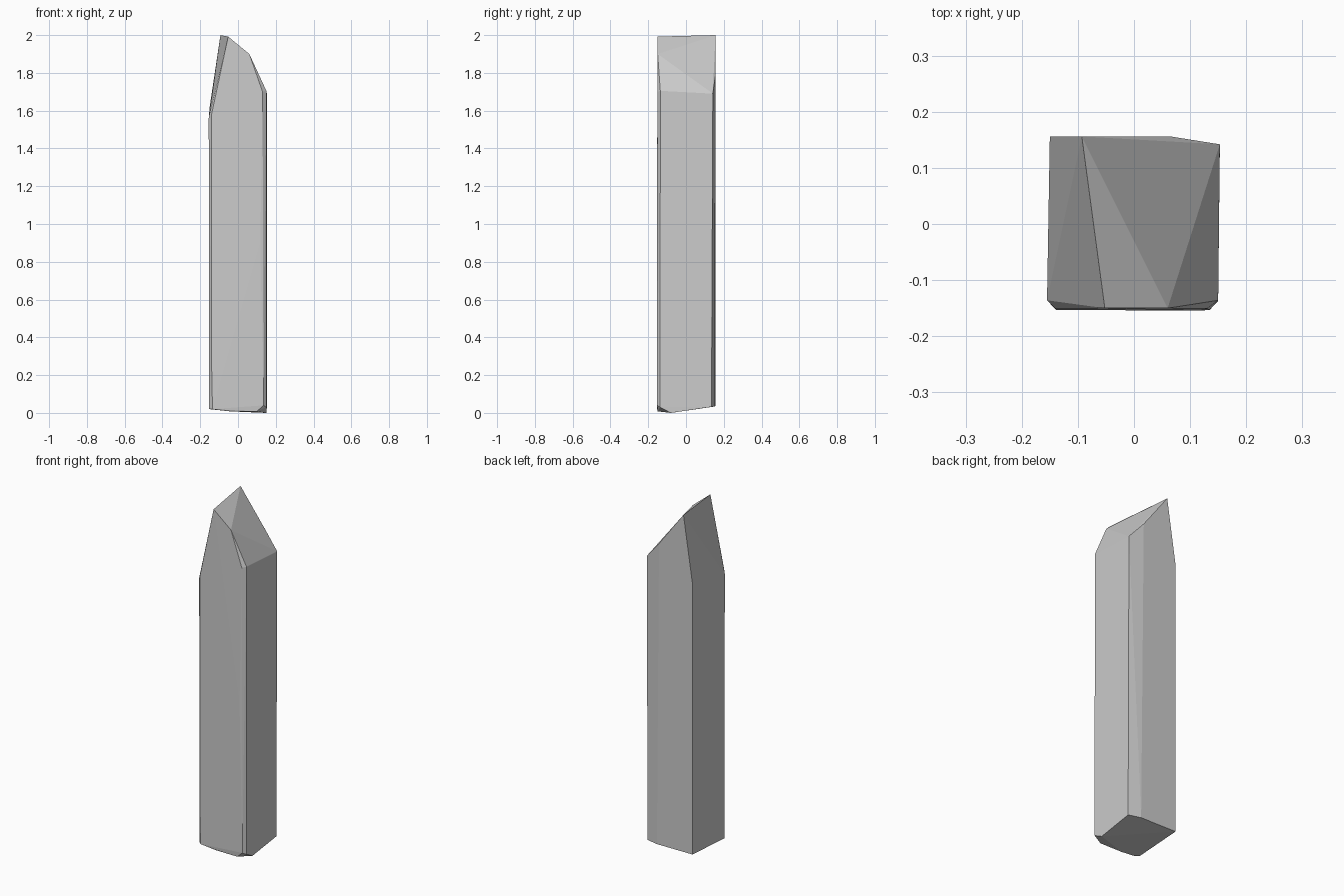
import bpy, bmesh, math

# Outlines of the hewn post, from the foot up to the slanted tip
foot = [(-0.135, -0.153, 0.02), (-0.04, -0.148, 0.008), (0.10, -0.15, 0.008),
        (0.135, -0.153, 0.04), (0.150, -0.137, 0.03), (0.150, -0.08, 0.0),
        (0.153, 0.135, 0.032), (0.08, 0.153, 0.034), (-0.150, 0.155, 0.036),
        (-0.153, -0.135, 0.02)]
shaft = [(-0.139, -0.153, 0.22), (0.118, -0.1545, 0.9)]
shoulder = [(-0.140, -0.151, 1.58), (-0.155, -0.136, 1.56), (-0.150, 0.156, 1.62),
            (0.130, -0.151, 1.70), (0.150, -0.136, 1.705), (0.153, 0.142, 1.69),
            (0.065, 0.156, 1.79)]
tip = [(-0.093, 0.156, 2.0), (-0.052, -0.150, 1.992), (0.06, -0.150, 1.90)]

# Wrap the outlines in flat facets
bm = bmesh.new()
for p in foot + shaft + shoulder + tip:
    bm.verts.new(p)
hull = bmesh.ops.convex_hull(bm, input=bm.verts)
loose = [v for v in bm.verts if not v.link_faces]
bmesh.ops.delete(bm, geom=loose, context='VERTS')
bmesh.ops.dissolve_limit(bm, angle_limit=math.radians(0.5), verts=bm.verts, edges=bm.edges)
bmesh.ops.recalc_face_normals(bm, faces=bm.faces)

mesh = bpy.data.meshes.new("post")
bm.to_mesh(mesh)
bm.free()
post = bpy.data.objects.new("post", mesh)
bpy.context.collection.objects.link(post)
